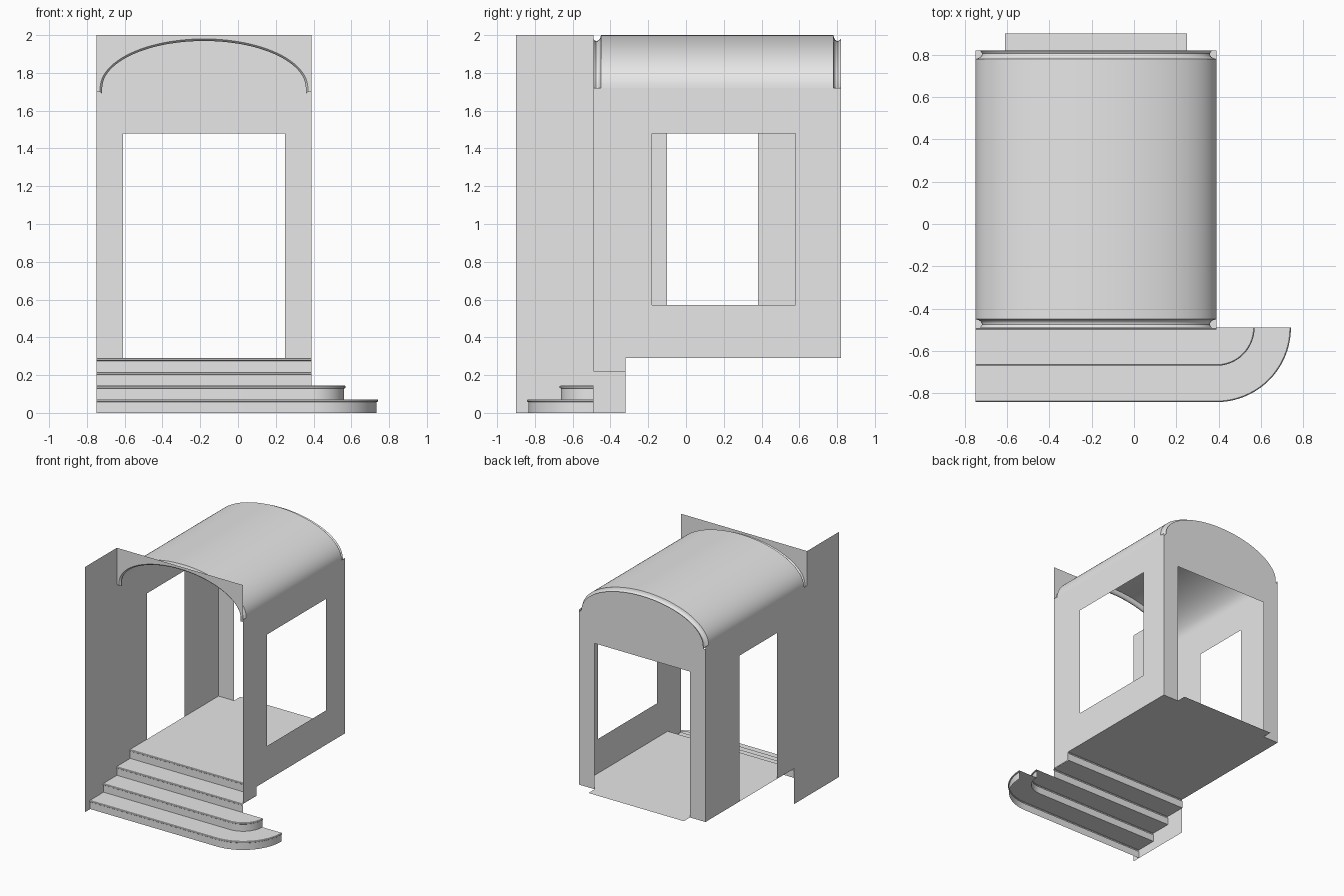
import bpy, bmesh
from math import sin, cos, pi, radians

cube = bpy.data.objects.get("Cube")
if cube:
    bpy.data.objects.remove(cube)

# Single plaster colour
plaster = bpy.data.materials.new("light_grey_plaster")
plaster.use_nodes = True
GREY = (0.8, 0.8, 0.8, 1)
plaster.diffuse_color = GREY
plaster.node_tree.nodes["Principled BSDF"].inputs["Base Color"].default_value = GREY

# Main dimensions
CX, HALF = -0.18, 0.57            # centre and half width of the room
LEFT, RIGHT = CX - HALF, CX + HALF
FRONT, BACK = -0.49, 0.82         # ends of the vaulted roof
SPRING, RISE, TOP = 1.72, 0.28, 2.0
FLOOR, HEAD = 0.29, 1.48          # floor level and head of the openings
LANDING, TREAD, STEP = -0.32, 0.172, 0.072
RIM = 0.02                        # inset of the roof rim


def finish(name, bm, smooth=False):
    bmesh.ops.remove_doubles(bm, verts=bm.verts[:], dist=0.0001)
    mesh = bpy.data.meshes.new(name)
    bm.to_mesh(mesh)
    bm.free()
    mesh.materials.append(plaster)
    obj = bpy.data.objects.new(name, mesh)
    bpy.context.collection.objects.link(obj)
    if smooth:
        bpy.ops.object.select_all(action='DESELECT')
        obj.select_set(True)
        bpy.context.view_layer.objects.active = obj
        bpy.ops.object.shade_smooth_by_angle(angle=radians(30))
    return obj


def sheet(name, loops, place, normal):
    """Flat sheet from an outline and optional hole loops."""
    bm = bmesh.new()
    for loop in loops:
        vs = [bm.verts.new(place(*p)) for p in loop]
        for i, v in enumerate(vs):
            bm.edges.new((v, vs[i - 1]))
    bmesh.ops.triangle_fill(bm, use_beauty=True, use_dissolve=False,
                            edges=bm.edges[:], normal=normal)
    return finish(name, bm)


def loft(name, rows):
    """Smooth sheet spanned between equal rows of points."""
    bm = bmesh.new()
    grid = [[bm.verts.new(p) for p in row] for row in rows]
    for a, b in zip(grid, grid[1:]):
        for i in range(len(a) - 1):
            bm.faces.new((a[i], a[i + 1], b[i + 1], b[i]))
    return finish(name, bm, smooth=True)


def arch(d, segments=48):
    """Elliptical arch from right to left, inset by d, with short feet."""
    pts = [(CX + (HALF - d) * cos(pi * i / segments),
            SPRING + (RISE - d) * sin(pi * i / segments))
           for i in range(segments + 1)]
    foot = SPRING - d
    return [(RIGHT - d, foot)] + pts + [(LEFT + d, foot)]


# Barrel roof with a rounded groove near each end
groove = [(0, RIM), (0.006, 0.027), (0.014, 0.031), (0.022, 0.030),
          (0.030, 0.025), (0.036, 0.015), (0.04, 0)]
stations = [(FRONT + s, d) for s, d in groove]
stations += [(BACK - s, d) for s, d in reversed(groove)]
loft("barrel_roof", [[(x, y, z) for x, z in arch(d)] for y, d in stations])

# Front panel above the arch
sheet("front_arch_panel",
      [[(LEFT, SPRING - RIM), (LEFT, TOP), (RIGHT, TOP), (RIGHT, SPRING - RIM)]
       + arch(RIM)],
      lambda x, z: (x, FRONT, z), (0, -1, 0))

# Back wall with its doorway and rounded head
DOOR_L, DOOR_R = -0.61, 0.25
sheet("back_wall",
      [[(LEFT, FLOOR), (DOOR_L, FLOOR), (DOOR_L, HEAD), (DOOR_R, HEAD),
        (DOOR_R, FLOOR), (RIGHT, FLOOR), (RIGHT, SPRING - RIM)]
       + arch(RIM) [1:-1] + [(LEFT + RIM, SPRING - RIM), (LEFT, SPRING - RIM)]],
      lambda x, z: (x, BACK, z), (0, 1, 0))

# Side wall with a window
sheet("window_wall",
      [[(FRONT, FLOOR - STEP), (LANDING, FLOOR - STEP), (LANDING, FLOOR),
        (BACK, FLOOR), (BACK, SPRING), (FRONT, SPRING)],
       [(-0.18, 0.57), (0.58, 0.57), (0.58, HEAD), (-0.18, HEAD)]],
      lambda y, z: (RIGHT, y, z), (1, 0, 0))

# Opposite wall with a doorway, running forward beside the steps
sheet("doorway_wall",
      [[(-0.9, 0), (LANDING, 0), (LANDING, FLOOR), (-0.1, FLOOR), (-0.1, HEAD),
        (0.38, HEAD), (0.38, FLOOR), (BACK, FLOOR), (BACK, SPRING),
        (FRONT, SPRING), (FRONT, TOP), (-0.9, TOP)]],
      lambda y, z: (LEFT, y, z), (-1, 0, 0))

# Floor with a threshold through the back doorway
sheet("floor",
      [[(LEFT, LANDING), (RIGHT, LANDING), (RIGHT, BACK), (DOOR_R, BACK),
        (DOOR_R, 0.9), (DOOR_L, 0.9), (DOOR_L, BACK), (LEFT, BACK)]],
      lambda x, y: (x, y, FLOOR), (0, 0, 1))


def step_path(r, z, curved):
    """Straight run, then a quarter turn around the front wall corner."""
    pts = [(LEFT, FRONT - r, z), (RIGHT, FRONT - r, z)]
    if curved:
        pts += [(RIGHT + r * sin(pi / 2 * i / 20),
                 FRONT - r * cos(pi / 2 * i / 20), z) for i in range(1, 21)]
    return pts


# Steps: tread, rounded nosing and riser swept along the path
for n, name in enumerate(("bottom", "second", "third", "top")):
    r = TREAD * (2 - n)
    top = STEP * (n + 1) if n < 3 else FLOOR
    inner = r - TREAD if n < 3 else r - 0.01
    section = [(inner, top), (r + 0.003, top), (r + 0.007, top - 0.003),
               (r + 0.008, top - 0.007), (r + 0.007, top - 0.011),
               (r + 0.003, top - 0.014), (r, top - 0.014), (r, STEP * n)]
    loft(name + "_step", [step_path(s, z, n < 2) for s, z in section])
